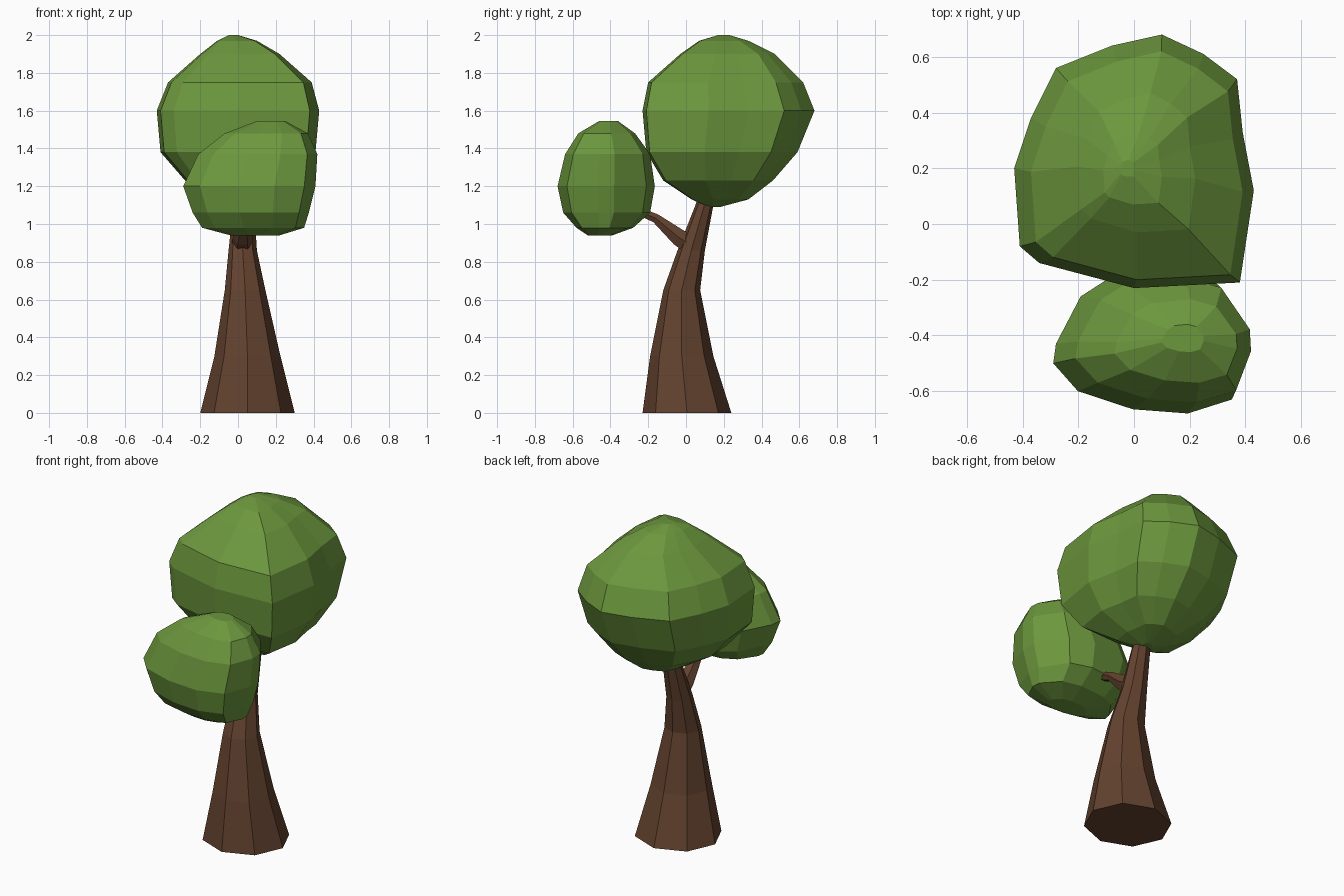
import bpy, bmesh, math
from mathutils import Vector


def material(name, rgb):
    m = bpy.data.materials.new(name)
    m.diffuse_color = (*rgb, 1)
    return m


bark = material("bark brown", (0.125, 0.055, 0.028))
leaf = material("leaf green", (0.15, 0.31, 0.047))


def loft(name, rings, mat):
    """Bridge equal-length rings of points, capping both ends."""
    bm = bmesh.new()
    loops = [[bm.verts.new(p) for p in ring] for ring in rings]
    n = len(loops[0])
    for a, b in zip(loops, loops[1:]):
        for i in range(n):
            j = (i + 1) % n
            bm.faces.new((a[i], a[j], b[j], b[i]))
    bm.faces.new(loops[0])
    bm.faces.new(loops[-1])
    bmesh.ops.recalc_face_normals(bm, faces=bm.faces)
    me = bpy.data.meshes.new(name)
    bm.to_mesh(me)
    bm.free()
    me.materials.append(mat)
    ob = bpy.data.objects.new(name, me)
    bpy.context.collection.objects.link(ob)
    return ob


def fitted(outline, levels):
    """Stretch one outline into the x and y range given for each height."""
    xs = [p[0] for p in outline]
    ys = [p[1] for p in outline]
    u = [((x - min(xs)) / (max(xs) - min(xs)), (y - min(ys)) / (max(ys) - min(ys)))
         for x, y in outline]
    return [[(x0 + a * (x1 - x0), y0 + b * (y1 - y0), z) for a, b in u]
            for z, x0, x1, y0, y1 in levels]


# Trunk: leaning, tapering octagon
octagon = [(math.cos(i * math.tau / 8), math.sin(i * math.tau / 8)) for i in range(8)]
loft("trunk", fitted(octagon, [
    (0.00, -0.20, 0.30, -0.23, 0.24),
    (0.30, -0.125, 0.225, -0.19, 0.145),
    (0.65, -0.07, 0.145, -0.12, 0.075),
    (0.86, -0.05, 0.10, -0.045, 0.10),
    (1.10, -0.025, 0.085, 0.05, 0.145),
    (1.25, 0.00, 0.07, 0.10, 0.17)]), bark)

# Branch: tapered six-sided limb reaching forward to the small crown
path = [((0.025, 0.04, 0.88), 0.06), ((0.025, -0.04, 0.93), 0.052),
        ((0.03, -0.16, 1.03), 0.028), ((0.03, -0.30, 1.09), 0.022)]
up = Vector((0, 0.55, 0.83))
rings = []
for c, r in path:
    rings.append([Vector(c) + Vector((r * math.cos(t), 0, 0)) + up * r * math.sin(t)
                  for t in (i * math.tau / 6 for i in range(6))])
loft("branch", rings, bark)

# Large crown
large = [(0.10, 0.68), (-0.08, 0.64), (-0.28, 0.56), (-0.37, 0.38), (-0.43, 0.20),
         (-0.41, -0.08), (-0.34, -0.14), (0.0, -0.23), (0.38, -0.21),
         (0.43, 0.12), (0.39, 0.33), (0.37, 0.52), (0.25, 0.61)]
loft("large_crown", fitted(large, [
    (1.09, 0.00, 0.06, 0.12, 0.18),
    (1.13, -0.11, 0.17, 0.03, 0.33),
    (1.23, -0.28, 0.32, -0.12, 0.46),
    (1.38, -0.41, 0.41, -0.21, 0.59),
    (1.60, -0.43, 0.43, -0.23, 0.68),
    (1.75, -0.37, 0.39, -0.20, 0.62),
    (1.90, -0.20, 0.22, -0.03, 0.47),
    (1.97, -0.11, 0.10, 0.07, 0.33),
    (2.00, -0.05, 0.00, 0.17, 0.23)]), leaf)

# Small crown
small = [(0.15, -0.165), (-0.08, -0.19), (-0.19, -0.26), (-0.28, -0.43), (-0.29, -0.50),
         (-0.20, -0.60), (0.0, -0.665), (0.20, -0.68), (0.36, -0.63),
         (0.42, -0.47), (0.415, -0.38), (0.30, -0.21)]
loft("small_crown", fitted(small, [
    (0.94, -0.04, 0.22, -0.52, -0.39),
    (0.98, -0.19, 0.35, -0.58, -0.28),
    (1.06, -0.24, 0.375, -0.65, -0.19),
    (1.20, -0.29, 0.41, -0.68, -0.165),
    (1.37, -0.21, 0.42, -0.64, -0.19),
    (1.48, -0.07, 0.37, -0.57, -0.27),
    (1.545, 0.10, 0.25, -0.46, -0.36)]), leaf)
